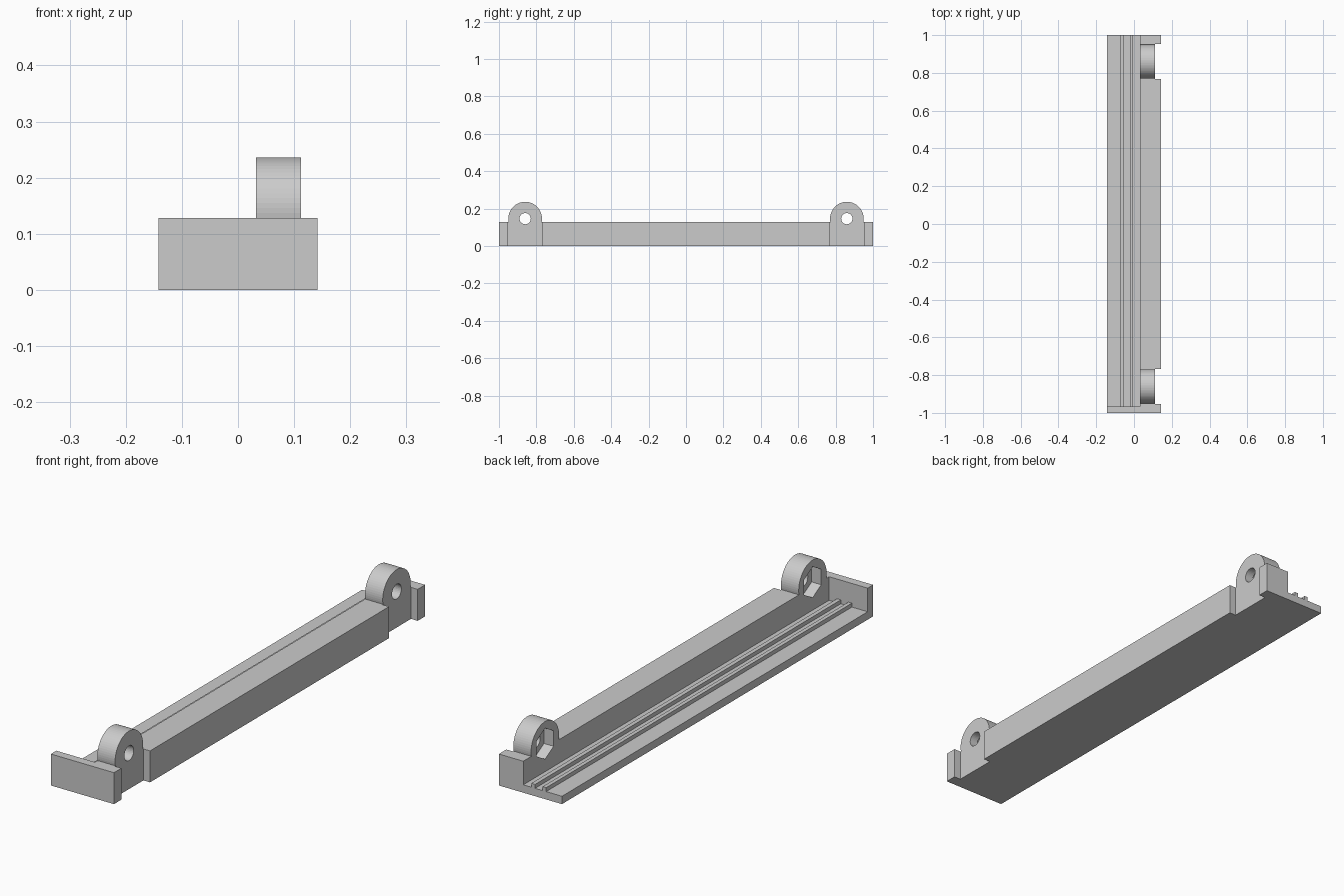
import bpy, bmesh, math
from mathutils import Matrix

cube = bpy.data.objects.get("Cube")
if cube:
    bpy.data.objects.remove(cube)

grey = bpy.data.materials.new("plain grey")
grey.use_nodes = True
colour = (0.6, 0.6, 0.6, 1)
grey.diffuse_color = colour
grey.node_tree.nodes["Principled BSDF"].inputs["Base Color"].default_value = colour

HALF_W, HEIGHT, FLOOR = 0.142, 0.128, 0.032
WALL_X, LUG_X = 0.032, 0.112          # inner wall face, outer lug face
LUG_Y, LUG_Z, LUG_R = 0.86, 0.146, 0.09


def finish(bm, name):
    bmesh.ops.recalc_face_normals(bm, faces=bm.faces)
    mesh = bpy.data.meshes.new(name)
    bm.to_mesh(mesh)
    bm.free()
    mesh.materials.append(grey)
    obj = bpy.data.objects.new(name, mesh)
    bpy.context.collection.objects.link(obj)
    return obj


def prism(name, outline, z0, z1):
    """Extrude an xy outline upwards."""
    bm = bmesh.new()
    face = bm.faces.new([bm.verts.new((x, y, z0)) for x, y in outline])
    top = bmesh.ops.extrude_face_region(bm, geom=[face])["geom"]
    verts = [v for v in top if isinstance(v, bmesh.types.BMVert)]
    bmesh.ops.translate(bm, vec=(0, 0, z1 - z0), verts=verts)
    return finish(bm, name)


def box(name, x0, x1, y0, y1, z0, z1):
    return prism(name, [(x0, y0), (x1, y0), (x1, y1), (x0, y1)], z0, z1)


def rod(name, y, radius, x0, x1, sides, turn=0):
    """Cylinder lying along x at lug height."""
    bm = bmesh.new()
    bmesh.ops.create_cone(bm, cap_ends=True, segments=sides, radius1=radius,
                          radius2=radius, depth=x1 - x0,
                          matrix=Matrix.Translation(((x0 + x1) / 2, y, LUG_Z))
                          @ Matrix.Rotation(turn, 4, "X")
                          @ Matrix.Rotation(math.pi / 2, 4, "Y"))
    return finish(bm, name)


def boolean(target, tool, operation):
    mod = target.modifiers.new(tool.name, "BOOLEAN")
    mod.operation, mod.object, mod.solver = operation, tool, "EXACT"
    bpy.context.view_layer.objects.active = target
    bpy.ops.object.modifier_apply(modifier=mod.name)
    bpy.data.objects.remove(tool)


# Floor plate, its two guide ridges and the end stop
box("floor_plate", -HALF_W, WALL_X, -1, 1, 0, FLOOR)
for i, (x0, x1) in enumerate([(-0.071, -0.055), (-0.021, -0.004)]):
    box(f"guide_ridge_{i + 1}", x0, x1, -0.965, 1, FLOOR, FLOOR + 0.016)
box("end_stop", -HALF_W, WALL_X, -1, -0.965, FLOOR, HEIGHT)

# Side wall, notched on the outside at both lugs
near, far = 0.768, 0.952
outer = [(HALF_W, -1), (HALF_W, -far), (LUG_X, -far), (LUG_X, -near), (HALF_W, -near)]
outer += [(x, -y) for x, y in reversed(outer)]
wall = prism("side_wall", [(WALL_X, -1)] + outer + [(WALL_X, 1)], 0, HEIGHT)

# Round lugs with a bolt hole and a hexagonal nut pocket
for y in (-LUG_Y, LUG_Y):
    boolean(wall, rod("lug", y, LUG_R, WALL_X, LUG_X, 64), "UNION")
    boolean(wall, rod("bolt_hole", y, 0.03, 0, 0.15, 32), "DIFFERENCE")
    boolean(wall, rod("nut_pocket", y, 0.063, 0, 0.075, 6, math.pi / 6), "DIFFERENCE")
